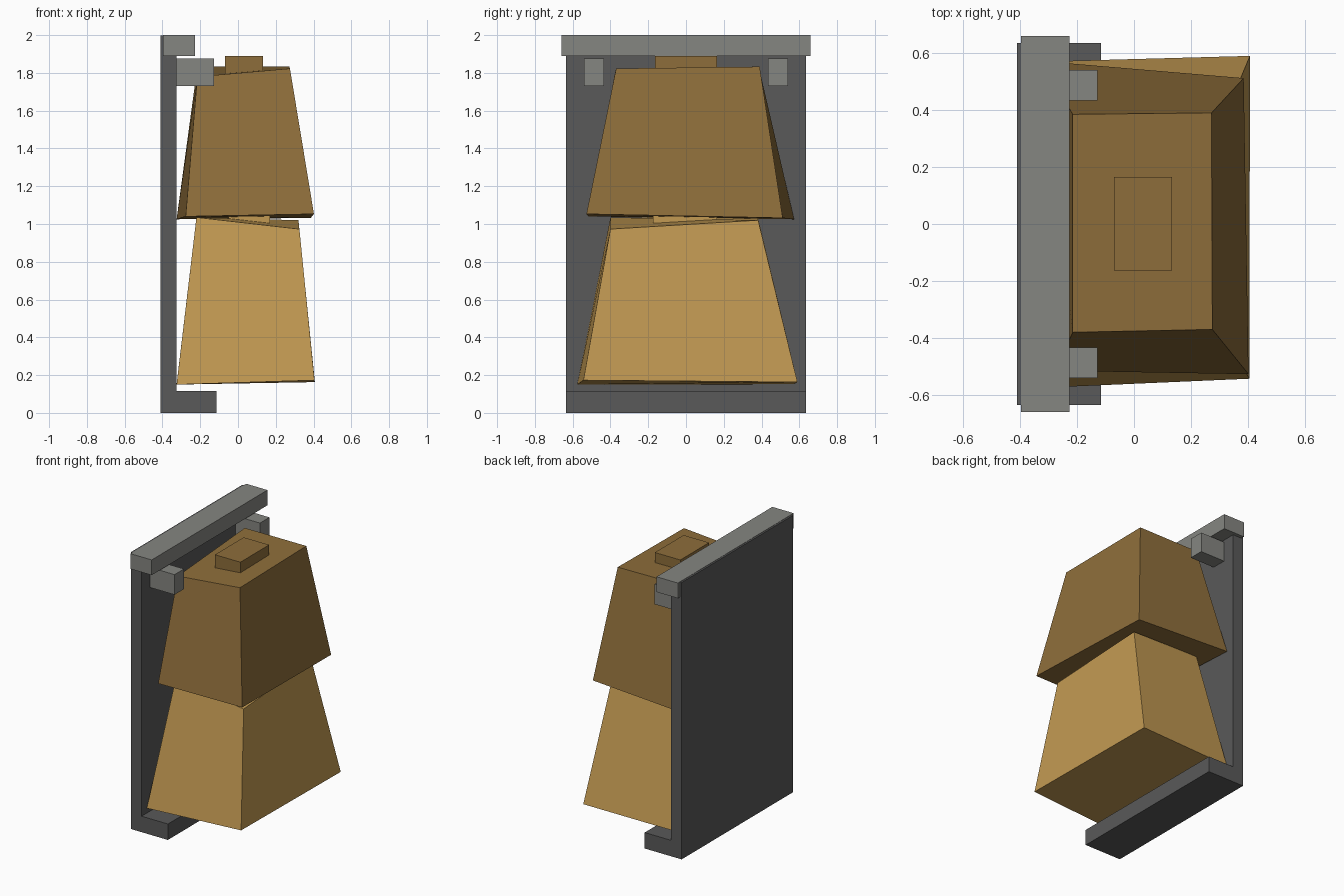
import bpy
import bmesh

if "Cube" in bpy.data.objects:
    bpy.data.objects.remove(bpy.data.objects["Cube"], do_unlink=True)


def material(name, color):
    mat = bpy.data.materials.new(name)
    mat.use_nodes = True
    rgba = (*color, 1)
    mat.diffuse_color = rgba
    bsdf = next(n for n in mat.node_tree.nodes if n.type == "BSDF_PRINCIPLED")
    bsdf.inputs["Base Color"].default_value = rgba
    return mat


tan = material("tan", (0.54, 0.32, 0.085))
brown = material("brown", (0.27, 0.155, 0.043))
dark_gray = material("dark gray", (0.1, 0.1, 0.1))
light_gray = material("light gray", (0.235, 0.238, 0.22))


def finish(name, bm, mat):
    bmesh.ops.recalc_face_normals(bm, faces=bm.faces)
    mesh = bpy.data.meshes.new(name)
    bm.to_mesh(mesh)
    bm.free()
    mesh.materials.append(mat)
    obj = bpy.data.objects.new(name, mesh)
    bpy.context.collection.objects.link(obj)
    return obj


def loft(name, mat, lower, upper):
    """Solid joining two loops with equal point counts."""
    bm = bmesh.new()
    a = [bm.verts.new(p) for p in lower]
    b = [bm.verts.new(p) for p in upper]
    bm.faces.new(a)
    bm.faces.new(b)
    for i in range(len(a)):
        j = (i + 1) % len(a)
        bm.faces.new((a[i], a[j], b[j], b[i]))
    return finish(name, bm, mat)


def box(name, mat, x, y, z):
    corners = [(x[0], y[0]), (x[1], y[0]), (x[1], y[1]), (x[0], y[1])]
    return loft(name, mat, [(*c, z[0]) for c in corners],
                [(*c, z[1]) for c in corners])


# L-shaped back plate with a foot along the bottom
profile = [(-0.41, 0), (-0.115, 0), (-0.115, 0.115), (-0.325, 0.115),
           (-0.325, 1.998), (-0.41, 1.998)]
loft("back_plate", dark_gray,
     [(x, -0.635, z) for x, z in profile],
     [(x, 0.635, z) for x, z in profile])

# Top rail and the two pegs below it
box("top_rail", light_gray, (-0.397, -0.227), (-0.66, 0.66), (1.89, 2))
for side, label in ((-1, "front"), (1, "back")):
    box(label + "_peg", light_gray, (-0.34, -0.128),
        sorted((side * 0.433, side * 0.541)), (1.73, 1.875))

# Uneven tapered blocks, stacked
loft("lower_block", tan,
     [(-0.325, -0.575, 0.15), (0.405, -0.543, 0.173),
      (0.407, 0.59, 0.163), (-0.325, 0.57, 0.152)],
     [(-0.22, -0.4, 1.035), (0.325, -0.4, 0.973),
      (0.32, 0.382, 1.02), (-0.22, 0.382, 1.03)])
loft("upper_block", brown,
     [(-0.277, -0.515, 1.04), (0.402, -0.527, 1.053),
      (0.385, 0.512, 1.032), (-0.325, 0.572, 1.025)],
     [(-0.215, -0.38, 1.78), (0.275, -0.37, 1.823),
      (0.272, 0.39, 1.833), (-0.215, 0.385, 1.835)])

# Raised caps on the blocks
box("lower_cap", tan, (-0.05, 0.17), (-0.175, 0.165), (0.96, 1.06))
box("upper_cap", brown, (-0.07, 0.133), (-0.163, 0.165), (1.77, 1.89))
